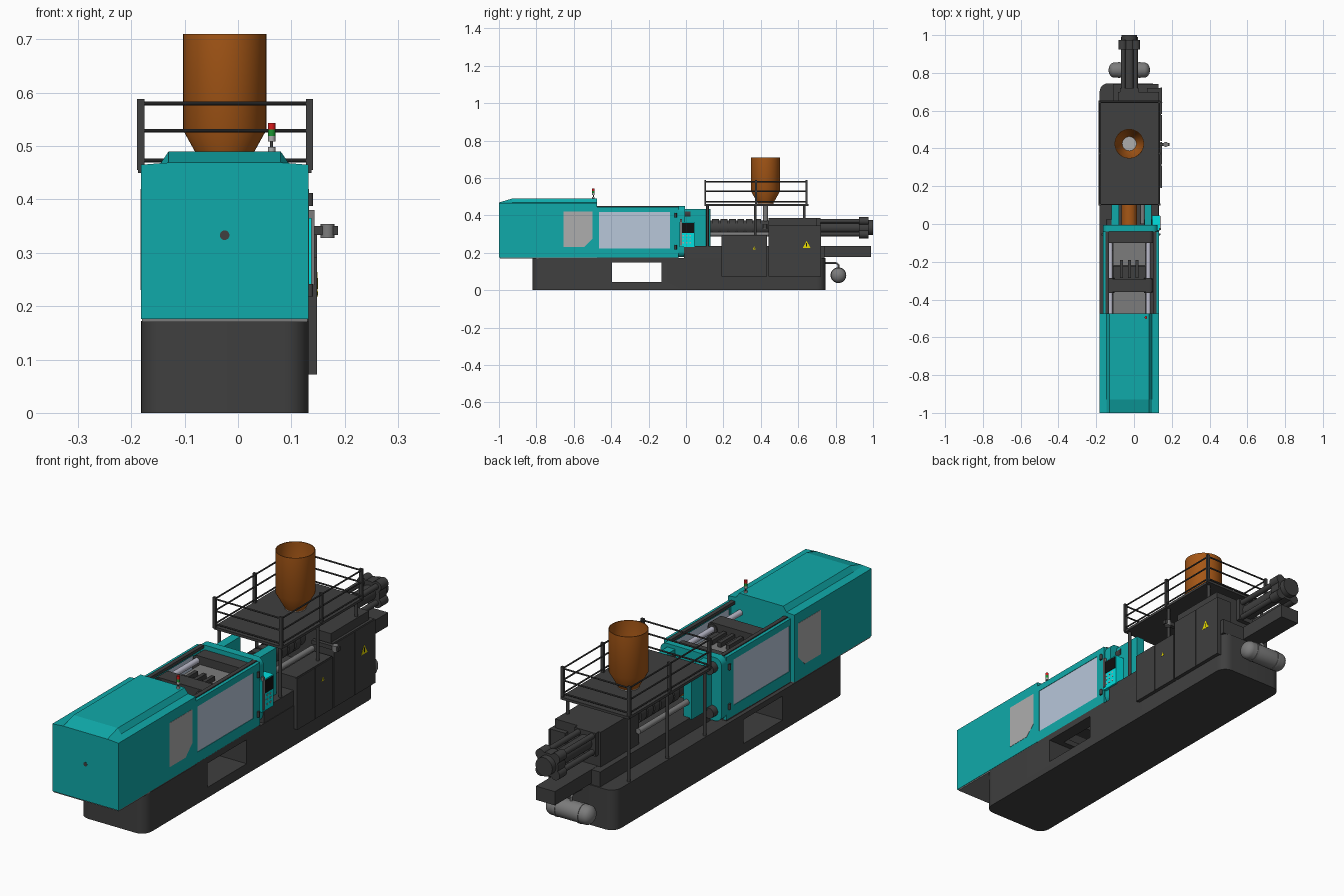
import bpy, bmesh, math
from mathutils import Vector

if "Cube" in bpy.data.objects:
    bpy.data.objects.remove(bpy.data.objects["Cube"])

def mat(name, r, g, b):
    m = bpy.data.materials.new(name)
    m.diffuse_color = (r, g, b, 1)
    m.use_nodes = True
    m.node_tree.nodes["Principled BSDF"].inputs["Base Color"].default_value = m.diffuse_color
    return m

TEAL = mat("teal", .005, .40, .40)
CYAN = mat("cyan", .0, .75, .75)
DARK = mat("dark_grey", .05, .05, .05)
BLACK = mat("black", .005, .005, .005)
BROWN = mat("copper", .38, .095, .008)
GLASS = mat("window_blue", .48, .57, .70)
STEEL = mat("steel", .50, .50, .60)
GREY = mat("mid_grey", .20, .20, .20)
PANE = mat("pane_grey", .42, .42, .42)
RED = mat("red", .7, .01, .01)
GREEN = mat("green", .01, .3, .03)
YELLOW = mat("yellow", .8, .7, .0)
CX = -.025  # machine centreline

def finish(name, bm, m, smooth=False):
    bmesh.ops.recalc_face_normals(bm, faces=bm.faces)
    me = bpy.data.meshes.new(name)
    bm.to_mesh(me)
    bm.free()
    o = bpy.data.objects.new(name, me)
    bpy.context.collection.objects.link(o)
    me.materials.append(m)
    if smooth:
        shade(o)
    return o

def shade(o):
    bpy.ops.object.select_all(action='DESELECT')
    o.select_set(True)
    bpy.context.view_layer.objects.active = o
    bpy.ops.object.shade_smooth_by_angle(angle=math.radians(35))

def loft(name, sections, m, smooth=False):
    bm = bmesh.new()
    rings = [[bm.verts.new(p) for p in s] for s in sections]
    n = len(rings[0])
    for a, b in zip(rings, rings[1:]):
        for i in range(n):
            bm.faces.new((a[i], a[(i + 1) % n], b[(i + 1) % n], b[i]))
    bm.faces.new(rings[0])
    bm.faces.new(rings[-1])
    return finish(name, bm, m, smooth)

def box(name, x0, x1, y0, y1, z0, z1, m):
    s = [(x0, y0), (x1, y0), (x1, y1), (x0, y1)]
    return loft(name, [[(x, y, z) for x, y in s] for z in (z0, z1)], m)

def rounded(a0, a1, b0, b1, r, n=6):
    pts = []
    for k, (a, b) in enumerate([(a1 - r, b1 - r), (a0 + r, b1 - r), (a0 + r, b0 + r), (a1 - r, b0 + r)]):
        for i in range(n + 1):
            t = math.pi / 2 * (k + i / n)
            pts.append((a + r * math.cos(t), b + r * math.sin(t)))
    return pts

def turned(name, origin, axis, profile, m, seg=32, closed=False):
    """Lathe (radius, distance) pairs around an axis."""
    q = Vector((0, 0, 1)).rotation_difference(Vector(axis))
    secs = [[Vector(origin) + q @ Vector((r * math.cos(2 * math.pi * i / seg), r * math.sin(2 * math.pi * i / seg), d))
             for i in range(seg)] for r, d in profile]
    if not closed:
        return loft(name, secs, m, True)
    bm = bmesh.new()
    rings = [[bm.verts.new(p) for p in s] for s in secs]
    for a, b in zip(rings, rings[1:] + rings[:1]):
        for i in range(seg):
            bm.faces.new((a[i], a[(i + 1) % seg], b[(i + 1) % seg], b[i]))
    return finish(name, bm, m, True)

def rod(name, p0, p1, r, m, seg=20):
    d = Vector(p1) - Vector(p0)
    return turned(name, p0, d.normalized(), [(r, 0), (r, d.length)], m, seg)

def side_plate(name, pts, x0, x1, m, smooth=False):
    return loft(name, [[(x, y, z) for y, z in pts] for x in (x0, x1)], m, smooth)

# Base with a drop chute cut through the sides and upwards
plan = rounded(-.182, .132, -.82, .745, .045)
base = loft("base", [[(x, y, z) for x, y in plan] for z in (0, .172)], DARK)
for c in ((-.3, .3, -.395, -.13, .045, .148), (-.125, .075, -.37, -.14, .1, .3)):
    cutter = box("cutter", *c, DARK)
    cutter.hide_render = True
    mod = base.modifiers.new("cut", 'BOOLEAN')
    mod.operation, mod.solver, mod.object = 'DIFFERENCE', 'EXACT', cutter
    bpy.context.view_layer.objects.active = base
    bpy.ops.object.modifier_apply(modifier="cut")
    bpy.data.objects.remove(cutter)
shade(base)

# Clamp cover with raised, front-sloping roof
def cover(y, top):
    return [(x, y, z) for x, z in ((-.182, .176), (.132, .176), (.132, .465), (.095, .468), (.08, top),
                                   (-.13, top), (-.145, .468), (-.182, .465))]
loft("clamp_cover", [cover(-1, .469), cover(-.93, .49), cover(-.475, .49)], TEAL)
box("cover_skirt", -.18, .13, -.995, -.475, .17, .177, GREY)
turned("cover_knob", (CX, -1, .333), (0, -1, 0), [(.009, -.01), (.009, .001)], DARK, 20)

# Side guards, windows and panes, both sides
for side, xo, xi in (("right", .132, .118), ("left", -.165, -.151)):
    s = 1 if xo > 0 else -1
    for part, y0, y1, z0, z1 in (("bottom", -.475, -.04, .176, .222), ("top", -.475, -.04, .418, .446),
                                 ("front", -.475, -.465, .222, .418), ("rear", -.085, -.04, .222, .418)):
        box(f"{side}_guard_{part}", min(xi, xo), max(xi, xo), y0, y1, z0, z1, TEAL)
    box(f"{side}_guard_window", *sorted((xi + s * .004, xo - s * .002)), -.465, -.085, .222, .418, GLASS)
    box(f"{side}_guard_rail", *sorted((xi - s * .018, xi)), -.475, -.04, .437, .45, DARK)
    box(f"{side}_guard_slide", *sorted((xi - s * .01, xo)), -.475, -.04, .17, .178, DARK)
    xc = .132 if s > 0 else -.182
    side_plate(f"{side}_cover_pane", [(-.655, .23), (-.545, .23), (-.5, .275), (-.5, .42), (-.655, .42)],
               xc - s * .004, xc + s * .001, PANE)
    for z in (.23, .40):
        rod(f"{side}_guard_handle", (xo + s * .003, -.055, z - .012), (xo + s * .003, -.055, z + .012), .006, DARK, 12)

# Clamp unit: platens, mould, tie bars
def slab(name, y0, y1, z0, z1, m, x0=-.145, x1=.1, r=.02):
    return loft(name, [[(x, y, z) for x, z in rounded(x0, x1, z0, z1, r)] for y in (y0, y1)], m, True)
slab("fixed_platen", -.04, -.005, .178, .45, TEAL, -.165, .125, .03)
slab("platen_face", -.1, -.04, .2, .43, DARK)
slab("moving_platen", -.36, -.29, .2, .435, DARK)
box("fixed_mould_half", -.11, .06, -.22, -.1, .23, .395, GREY)
box("moving_mould_half", -.11, .06, -.29, -.222, .23, .4, DARK)
box("ejector_block", -.11, .06, -.475, -.36, .2, .33, GREY)
for x in (-.065, CX, .015):
    box("mould_rib", x - .008, x + .008, -.285, -.19, .39, .415, DARK)
for x in (-.125, .075):
    for z in (.22, .408):
        rod("tie_bar", (x, -.5, z), (x, -.02, z), .012, STEEL)
        rod("tie_bar_nut", (x, -.01, z), (x, .025, z), .023, DARK)
        rod("platen_bushing", (x, -.365, z), (x, -.285, z), .022, DARK)

# Warning light on the cover
rod("lamp_stem", (.063, -.495, .488), (.063, -.495, .515), .003, DARK, 12)
for name, z, h, m in (("lamp_foot", .49, .008, PANE), ("lamp_white", .509, .01, PANE),
                      ("lamp_green", .519, .012, GREEN), ("lamp_red", .531, .012, RED)):
    rod(name, (.063, -.495, z), (.063, -.495, z + h), .007, m, 16)

# Nozzle housing and control panel
for x in (-.118, .055):
    box("nozzle_side_plate", x, x + .038, -.01, .13, .23, .435, TEAL)
box("control_panel", .095, .138, -.035, .045, .23, .365, CYAN)
box("control_screen", .135, .140, -.03, .042, .305, .36, BLACK)
for i in range(3):
    for z in (.25, .27, .288):
        box("control_button", .136, .1395, -.02 + i * .02, -.012 + i * .02, z, z + .007, PANE)
box("panel_post", .132, .143, -.032, -.022, .24, .38, GREY)

# Injection unit: bed, beam, barrel, heater bands, drive
box("injection_bed", -.11, .13, -.01, .74, .17, .236, DARK)
box("rear_beam", -.07, .02, .7, .99, .178, .237, DARK)
rod("nozzle_section", (CX, -.02, .335), (CX, .1, .335), .042, BROWN, 32)
rod("barrel", (CX, .1, .335), (CX, .46, .335), .038, DARK, 32)
for i in range(6):
    y = .14 + i * .045
    rod("heater_band", (CX, y, .335), (CX, y + .036, .335), .045, DARK, 32)
for x in (-.095, .045):
    rod("carriage_cylinder", (x, 0, .3), (x, .46, .3), .012, GREY)
box("drive_housing", -.085, .07, .44, .7, .23, .385, DARK)
box("drive_rear_block", -.075, .025, .68, .72, .285, .385, DARK)
rod("drive_cylinder", (CX, .7, .335), (CX, .94, .335), .032, DARK, 32)
for x in (-.033, .033):
    for z in (-.035, .035):
        rod("drive_rod", (CX + x, .7, .335 + z), (CX + x, .93, .335 + z), .012, DARK)
turned("drive_end", (CX, .925, .335), (0, 1, 0), [(.05, 0), (.05, .05), (.04, .05), (.04, .075)], DARK, 32)
for k in range(4):
    c, s = math.cos(math.pi / 4 + k * math.pi / 2), math.sin(math.pi / 4 + k * math.pi / 2)
    rod("drive_end_lug", (CX + c * .05, .925, .335 + s * .05), (CX + c * .05, .975, .335 + s * .05), .022, DARK)

# Side cabinets with doors and warning signs
box("front_cabinet", .06, .143, .192, .432, .072, .295, DARK)
for y0, y1 in ((.19, .31), (.314, .434)):
    box("front_cabinet_door", .14, .148, y0, y1, .072, .292, DARK)
box("rear_cabinet", .07, .143, .442, .72, .072, .347, DARK)
box("rear_cabinet_top", .06, .132, .442, .7, .345, .385, DARK)
for y0, y1 in ((.44, .578), (.582, .722)):
    box("rear_cabinet_door", .14, .148, y0, y1, .072, .345, DARK)
for y, z, s in ((.645, .245, .021), (.365, .225, .009)):
    side_plate("warning_sign", [(y - s, z - s * .9), (y + s, z - s * .9), (y, z + s * .9)], .147, .1492, YELLOW)
    box("warning_mark", .149, .1497, y - s * .1, y + s * .1, z - s * .6, z + s * .35, BLACK)
box("side_arm", .06, .187, .413, .43, .333, .35, DARK)
rod("side_arm_knob", (.168, .4215, .328), (.168, .4215, .354), .013, GREY)

# Service platform: deck, legs, railing
box("platform_deck", -.187, .138, .1, .655, .45, .461, DARK)
XL, XR, YF, YB = -.182, .134, .103, .645
for y in (.115, .37, .632):
    rod("platform_leg", (-.17, y, .165), (-.17, y, .452), .007, DARK, 12)
    rod("platform_leg", (.12, y, .23), (.12, y, .452), .007, DARK, 12)
for x in (XL, XR):
    for y in (YF, (YF + YB) / 2, YB):
        box("railing_post", x - .007, x + .007, y - .005, y + .005, .455, .588, DARK)
for z in (.473, .529, .58):
    for x in (XL, XR):
        rod("railing_side_bar", (x, YF, z), (x, YB, z), .0035, DARK, 10)
    for y in (YF, YB):
        rod("railing_end_bar", (XL, y, z), (XR, y, z), .0035, DARK, 10)

# Material hopper and feed throat
turned("hopper", (CX, .425, 0), (0, 0, 1), [(.037, .456), (.078, .53), (.078, .71), (.075, .71), (.075, .531),
                                            (.034, .458)], BROWN, 48, True)
turned("hopper_flange", (CX, .425, 0), (0, 0, 1), [(.042, .46), (.042, .464)], PANE)
rod("feed_throat", (CX, .425, .36), (CX, .425, .462), .014, GREY)

# Rear air tank on a bent pipe
dome = [(.04 * math.sin(t), .03 * math.cos(t)) for t in (.1, .5, .9, 1.25, math.pi / 2)]
turned("air_tank", (CX, .815, .08), (1, 0, 0), [(r, -.08 - d) for r, d in dome] + [(r, .08 + d) for r, d in dome[::-1]], GREY)
for x in (-.08, .075 - .045):
    rod("air_tank_band", (x - .005 + .0, .815, .08), (x + .005, .815, .08), .042, GREY, 32)
rod("air_pipe", (CX, .74, .145), (CX, .805, .145), .005, GREY, 12)
rod("air_pipe_bend", (CX, .805, .145), (CX, .815, .135), .005, GREY, 12)
rod("air_pipe_drop", (CX, .815, .137), (CX, .815, .1), .005, GREY, 12)
